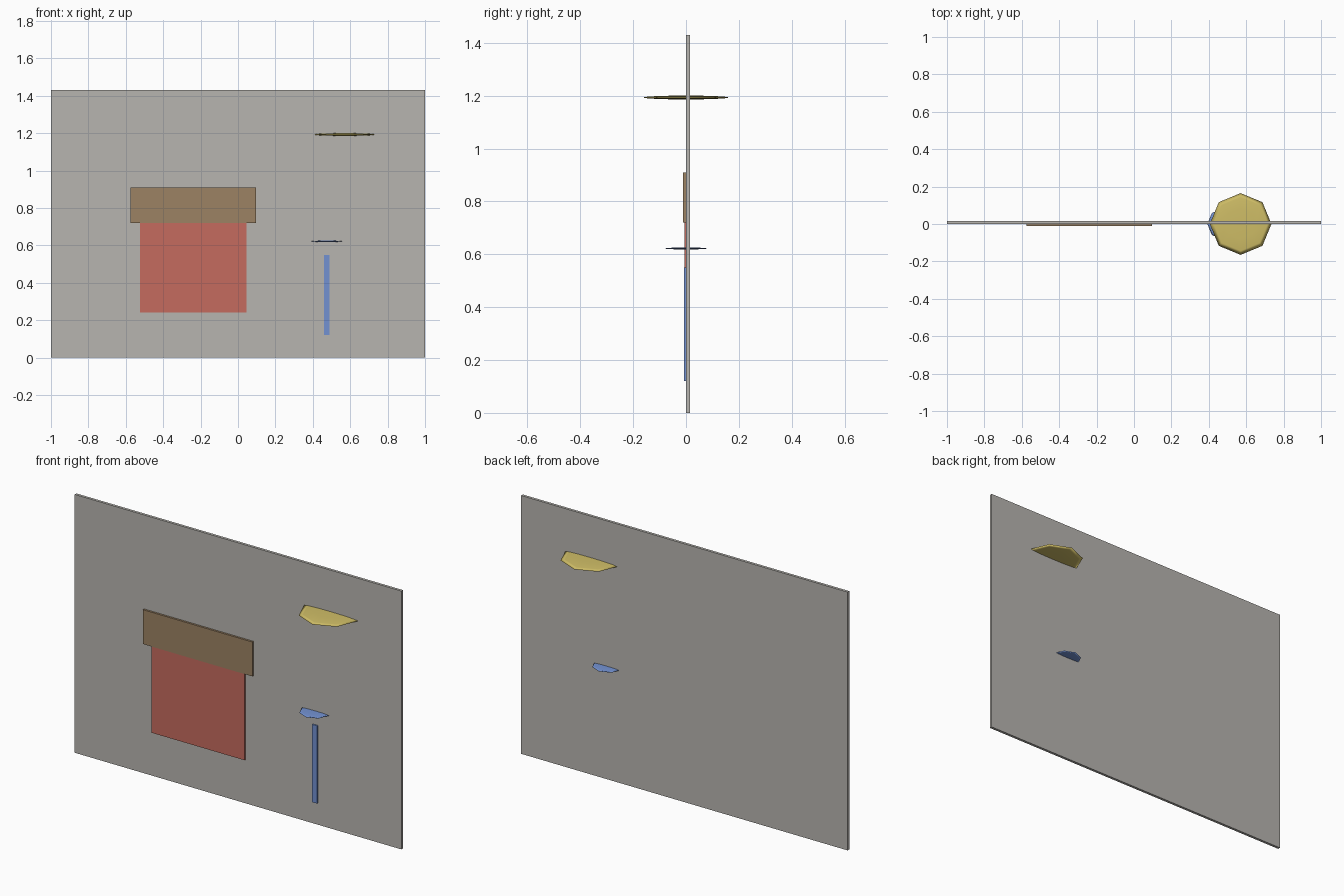
import bpy

cube = bpy.data.objects.get("Cube")
if cube:
    bpy.data.objects.remove(cube, do_unlink=True)


def linear(c):
    return c / 12.92 if c <= 0.04045 else ((c + 0.055) / 1.055) ** 2.4


def material(name, *rgb):
    colour = [linear(c) for c in rgb] + [1]
    mat = bpy.data.materials.new(name)
    mat.use_nodes = True
    mat.diffuse_color = colour
    mat.node_tree.nodes["Principled BSDF"].inputs["Base Color"].default_value = colour
    return mat


grey = material("warm_grey", 0.72, 0.71, 0.69)
red = material("brick_red", 0.77, 0.42, 0.37)
brown = material("roof_brown", 0.61, 0.51, 0.39)
blue = material("soft_blue", 0.45, 0.57, 0.82)
yellow = material("sun_yellow", 0.81, 0.74, 0.40)


def finish(name, mat):
    obj = bpy.context.object
    obj.name = name
    obj.data.materials.append(mat)
    bpy.ops.object.transform_apply(location=False, rotation=False, scale=True)
    return obj


def box(name, x, y, z, mat):
    """Box from (low, high) pairs on each axis."""
    spans = (x, y, z)
    bpy.ops.mesh.primitive_cube_add(size=1, location=[sum(s) / 2 for s in spans])
    bpy.context.object.scale = [s[1] - s[0] for s in spans]
    finish(name, mat)


def flat_ball(name, x, z, radius, mat):
    """Low-poly sphere squashed into a thin horizontal disc."""
    bpy.ops.mesh.primitive_uv_sphere_add(segments=8, ring_count=6, radius=radius,
                                         location=(x, 0, z))
    bpy.context.object.scale.z = 0.045
    finish(name, mat)
    bpy.ops.object.shade_smooth()


# Backing board
box("board", (-1, 1), (0, 0.015), (0, 1.43), grey)

# House
box("house_wall", (-0.525, 0.045), (-0.006, 0.001), (0.24, 0.72), red)
box("house_roof", (-0.575, 0.095), (-0.011, 0.001), (0.72, 0.91), brown)

# Flower
box("stem", (0.46, 0.49), (-0.008, 0.001), (0.12, 0.55), blue)
flat_ball("flower_head", 0.475, 0.622, 0.083, blue)

# Sun
flat_ball("sun", 0.57, 1.193, 0.165, yellow)
